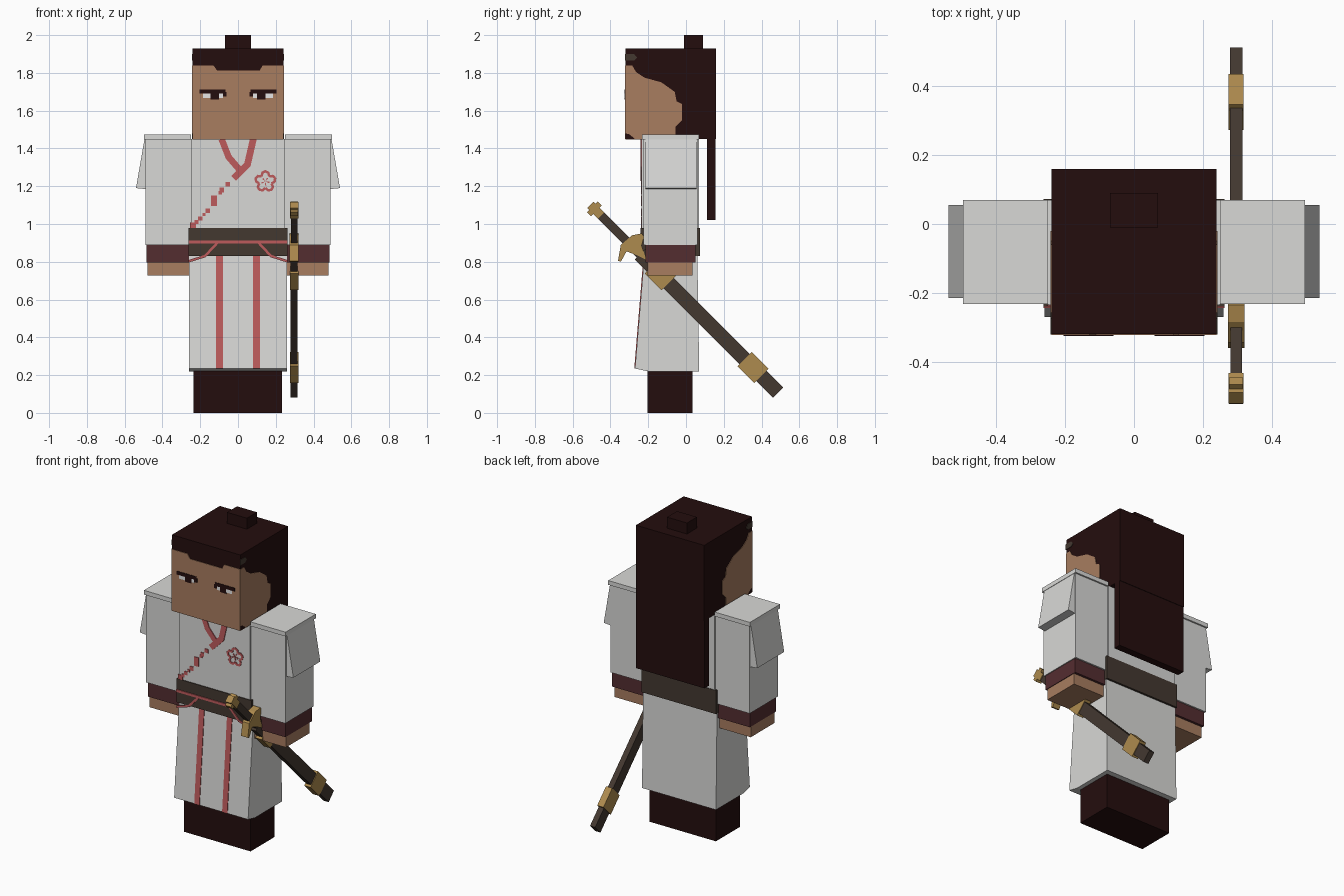
import bpy, bmesh, math
from mathutils import Vector

if "Cube" in bpy.data.objects:
    bpy.data.objects.remove(bpy.data.objects["Cube"])


def material(name, r, g, b):
    def lin(c):
        c /= 255
        return c / 12.92 if c <= 0.04045 else ((c + 0.055) / 1.055) ** 2.4
    m = bpy.data.materials.new(name)
    m.diffuse_color = (lin(r), lin(g), lin(b), 1)
    m.use_nodes = True
    m.node_tree.nodes["Principled BSDF"].inputs["Base Color"].default_value = m.diffuse_color
    return m


WHITE = material("robe_white", 216, 216, 214)
SKIN = material("skin", 168, 125, 96)
HAIR = material("hair_dark", 36, 13, 13)
BROWN = material("belt_brown", 67, 56, 48)
RED = material("trim_red", 190, 91, 92)
MAROON = material("cuff_maroon", 84, 45, 48)
GOLD = material("fitting_gold", 174, 139, 78)
EYE = material("eye_white", 235, 235, 235)


def prism(name, profiles, axis, a, b, mat):
    """Extrude closed profiles: axis x takes (y, z) points, axis y takes (x, z)."""
    bm = bmesh.new()
    for prof in profiles:
        def ring(t):
            return [bm.verts.new((t, p, q) if axis == 'x' else (p, t, q)) for p, q in prof]
        r0, r1 = ring(a), ring(b)
        bm.faces.new(r0)
        bm.faces.new(r1[::-1])
        n = len(prof)
        for i in range(n):
            j = (i + 1) % n
            bm.faces.new((r0[j], r0[i], r1[i], r1[j]))
    bmesh.ops.recalc_face_normals(bm, faces=bm.faces[:])
    me = bpy.data.meshes.new(name)
    bm.to_mesh(me)
    bm.free()
    me.materials.append(mat)
    ob = bpy.data.objects.new(name, me)
    bpy.context.collection.objects.link(ob)
    return ob


def rect(u0, u1, v0, v1):
    return [(u0, v0), (u1, v0), (u1, v1), (u0, v1)]


def box(name, x0, x1, y0, y1, z0, z1, mat):
    return prism(name, [rect(y0, y1, z0, z1)], 'x', x0, x1, mat)


def ribbon(points, width):
    """Quads following a path, each slightly lengthened to close the joints."""
    quads = []
    for p, q in zip(points, points[1:]):
        p, q = Vector(p), Vector(q)
        d = (q - p).normalized()
        n = Vector((-d.y, d.x)) * width / 2
        p, q = p - d * width * 0.15, q + d * width * 0.15
        quads.append([tuple(v) for v in (p + n, q + n, q - n, p - n)])
    return quads


def mirrored(profiles):
    return profiles + [[(-u, v) for u, v in p] for p in profiles]


# head, with skin plates on the front, sides and underside
box("head_hair", -0.24, 0.24, -0.32, 0.16, 1.45, 1.93, HAIR)
box("top_knot", -0.07, 0.07, -0.01, 0.09, 1.93, 2.0, HAIR)
box("long_back_hair", -0.24, 0.24, 0.11, 0.157, 1.02, 1.45, HAIR)
face = [(-0.24, 1.45), (0.24, 1.45), (0.24, 1.84), (0.13, 1.84), (0.115, 1.812),
        (-0.11, 1.812), (-0.13, 1.84), (-0.24, 1.84)]
prism("face", [face], 'y', -0.323, -0.32, SKIN)
box("chin_underside", -0.24, 0.24, -0.32, -0.05, 1.447, 1.45, SKIN)
cheek = [(-0.32, 1.48), (-0.3, 1.475), (-0.27, 1.45), (-0.055, 1.45), (-0.055, 1.515),
         (-0.02, 1.55), (-0.02, 1.635), (-0.05, 1.65), (-0.06, 1.7), (-0.13, 1.75),
         (-0.22, 1.775), (-0.265, 1.805), (-0.285, 1.84), (-0.32, 1.84)]
temple = [(-0.322, 1.865), (-0.275, 1.865), (-0.258, 1.88), (-0.275, 1.9), (-0.322, 1.9)]
for side, s in (("left", 1), ("right", -1)):
    prism(side + "_cheek", [cheek], 'x', s * 0.24, s * 0.243, SKIN)
    prism(side + "_temple_mark", [temple], 'x', s * 0.24, s * 0.243, BROWN)

# eyes
prism("eye_lids", mirrored([rect(0.065, 0.205, 1.69, 1.712), rect(0.06, 0.08, 1.675, 1.7),
                            rect(0.1, 0.145, 1.66, 1.69)]), 'y', -0.326, -0.323, HAIR)
prism("eye_whites", mirrored([rect(0.145, 0.185, 1.668, 1.69), rect(0.08, 0.1, 1.668, 1.69)]),
      'y', -0.326, -0.323, EYE)

# robe body, skirt and legs
box("robe_torso", -0.25, 0.25, -0.235, 0.07, 0.9, 1.45, WHITE)
skirt = [(-0.22, 0.84), (-0.27, 0.235), (-0.2, 0.22), (0.07, 0.22), (0.06, 0.84)]
prism("skirt", [skirt], 'x', -0.26, 0.26, WHITE)
stripe = [(-0.22, 0.84), (-0.224, 0.84), (-0.274, 0.235), (-0.27, 0.235)]
for side, s in (("left", 1), ("right", -1)):
    prism(side + "_skirt_stripe", [stripe], 'x', s * 0.08, s * 0.116, RED)
box("legs", -0.235, 0.232, -0.205, 0.035, 0, 0.23, HAIR)

# belt with tied cord
box("belt", -0.263, 0.263, -0.24, 0.073, 0.83, 0.98, BROWN)
cord = [rect(-0.263, 0.263, 0.897, 0.913)]
cord += mirrored(ribbon([(0.105, 0.905), (0.175, 0.83), (0.26, 0.803)], 0.013))
prism("belt_cord", cord, 'y', -0.245, -0.239, RED)

# collar, chest stitches and flower
collar = ribbon([(-0.085, 1.445), (-0.05, 1.355), (0.01, 1.285)], 0.034)
collar += ribbon([(0.08, 1.445), (0.05, 1.315), (-0.02, 1.245)], 0.036)
prism("collar_trim", collar, 'y', -0.24, -0.235, RED)
stitches = [(-0.055, 1.21, .012), (-0.085, 1.18, .012), (-0.095, 1.165, .009),
            (-0.127, 1.135, .016), (-0.127, 1.11, .016), (-0.16, 1.07, .013),
            (-0.18, 1.05, .008), (-0.2, 1.03, .011), (-0.22, 1.01, .01), (-0.238, 0.993, .016)]
prism("chest_stitches", [rect(x - r, x + r, z - r, z + r) for x, z, r in stitches],
      'y', -0.239, -0.235, RED)


def around(cx, cz, r, n, start=math.pi / 2):
    return [(cx + r * math.cos(start + i * math.tau / n),
             cz + r * math.sin(start + i * math.tau / n)) for i in range(n)]


petals = []
for i, (px, pz) in enumerate(around(0.145, 1.225, 0.034, 5)):
    out = math.pi / 2 + i * math.tau / 5
    arc = [(px + 0.02 * math.cos(out + t), pz + 0.02 * math.sin(out + t))
           for t in (-1.8, -0.9, 0, 0.9, 1.8)]
    petals += ribbon(arc, 0.013)
petals += [[(0.145, 1.225), a, b] for a, b in
           zip(around(0.145, 1.225, 0.022, 5, 0.8), around(0.145, 1.225, 0.022, 5, 1.2))]
prism("chest_flower", petals, 'y', -0.239, -0.235, RED)

# arms: sleeve, shoulder cap, flared flap, cuff and hand
for side, s in (("left", 1), ("right", -1)):
    box(side + "_sleeve", s * 0.25, s * 0.49, -0.225, 0.06, 0.89, 1.45, WHITE)
    box(side + "_shoulder_cap", s * 0.25, s * 0.498, -0.233, 0.07, 1.448, 1.475, WHITE)
    flap = [(s * 0.47, 1.45), (s * 0.495, 1.45), (s * 0.54, 1.19), (s * 0.47, 1.183)]
    prism(side + "_shoulder_flap", [flap], 'y', -0.215, 0.055, WHITE)
    box(side + "_cuff", s * 0.255, s * 0.484, -0.215, 0.05, 0.797, 0.892, MAROON)
    box(side + "_hand", s * 0.26, s * 0.48, -0.205, 0.035, 0.727, 0.8, SKIN)


# sword slung at the hip, built along a 45 degree axis
def sword_part(name, s0, s1, width, thick, mat):
    k = math.sqrt(0.5)
    h = width / 2
    prof = [(-0.485 + k * (s + w), 1.08 - k * (s - w))
            for s, w in ((s0, -h), (s1, -h), (s1, h), (s0, h))]
    return prism(name, [prof], 'x', 0.297 - thick / 2, 0.297 + thick / 2, mat)


sword_part("sword_pommel", -0.03, 0.05, 0.045, 0.044, GOLD)
sword_part("sword_pommel_bar", -0.015, 0.015, 0.08, 0.04, GOLD)
sword_part("sword_grip", 0.05, 0.36, 0.045, 0.034, BROWN)
sword_part("scabbard", 0.34, 1.375, 0.075, 0.036, BROWN)
sword_part("scabbard_upper_band", 0.43, 0.555, 0.105, 0.044, GOLD)
sword_part("scabbard_lower_band", 1.125, 1.25, 0.105, 0.044, GOLD)
guard = [(-0.36, 0.805), (-0.345, 0.89), (-0.285, 0.94), (-0.235, 0.95), (-0.222, 0.935),
         (-0.235, 0.885), (-0.21, 0.81), (-0.26, 0.835), (-0.315, 0.855), (-0.345, 0.8)]
prism("sword_guard", [guard], 'x', 0.273, 0.321, GOLD)
